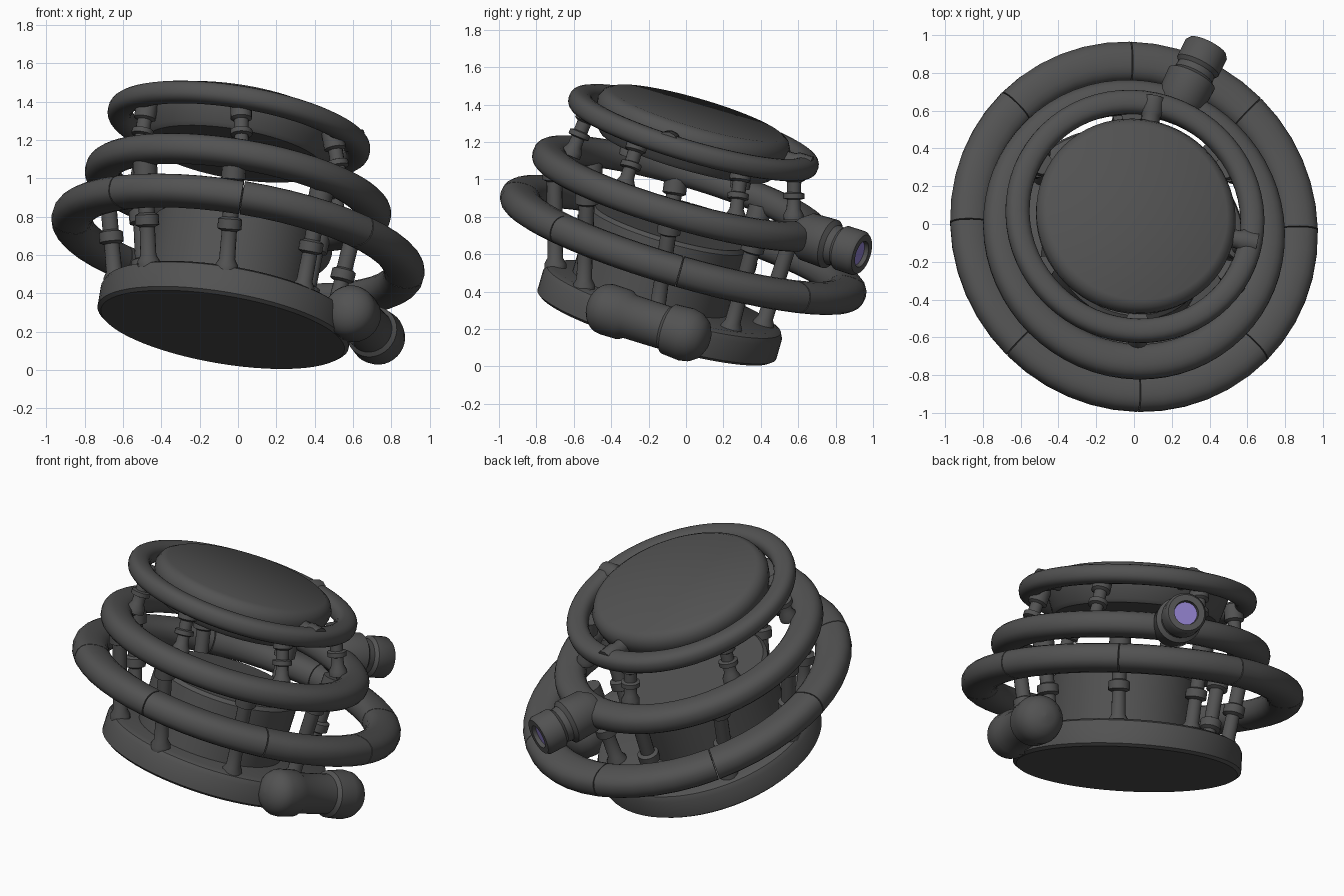
import bpy, bmesh, math
from mathutils import Vector

if "Cube" in bpy.data.objects:
    bpy.data.objects.remove(bpy.data.objects["Cube"])

def mat(name, c):
    m = bpy.data.materials.new(name)
    m.diffuse_color = (*c, 1)
    m.use_nodes = True
    m.node_tree.nodes["Principled BSDF"].inputs["Base Color"].default_value = m.diffuse_color
    return m

GREY = mat("dark grey metal", (0.085, 0.085, 0.085))
LILAC = mat("lilac glow", (0.27, 0.21, 0.58))
N = Vector((0.17, 0.29, 1)).normalized()          # tilted stack axis
TILT = Vector((0, 0, 1)).rotation_difference(N)

def pt(center, r, a, h=0, sy=1):
    """Point in the tilted frame."""
    return Vector(center) + TILT @ Vector((r * math.cos(a), r * sy * math.sin(a), h))

def finish(name, bm, m, angle=35):
    bmesh.ops.recalc_face_normals(bm, faces=bm.faces)
    me = bpy.data.meshes.new(name)
    bm.to_mesh(me)
    bm.free()
    ob = bpy.data.objects.new(name, me)
    bpy.context.collection.objects.link(ob)
    me.materials.append(m)
    bpy.ops.object.select_all(action='DESELECT')
    ob.select_set(True)
    bpy.context.view_layer.objects.active = ob
    bpy.ops.object.shade_smooth_by_angle(angle=math.radians(angle))
    return ob

def skin(bm, loops, closed=False):
    vs = [[bm.verts.new(p) for p in l] for l in loops]
    n = len(vs[0])
    for i in range(len(vs) if closed else len(vs) - 1):
        a, b = vs[i], vs[(i + 1) % len(vs)]
        for j in range(n):
            bm.faces.new((a[j], a[(j + 1) % n], b[(j + 1) % n], b[j]))
    if not closed:
        bm.faces.new(vs[0])
        bm.faces.new(vs[-1])

def lathe(name, start, axis, profile, m=GREY, seg=32):
    """Turned part: profile is (radius, distance along axis)."""
    rot = Vector((0, 0, 1)).rotation_difference(Vector(axis).normalized())
    bm = bmesh.new()
    skin(bm, [[Vector(start) + rot @ Vector((r * math.cos(2 * math.pi * j / seg),
               r * math.sin(2 * math.pi * j / seg), h)) for j in range(seg)]
              for r, h in profile])
    return finish(name, bm, m)

def spow(v, e):
    return math.copysign(abs(v) ** e, v)

def arc_tube(name, center, R, w, h, a0, a1, steps, closed=False, sy=1, seg=20):
    """Part of a ring with a rounded section, w wide and h high (half sizes)."""
    bm = bmesh.new()
    loops = []
    for i in range(steps if closed else steps + 1):
        a = a0 + (a1 - a0) * i / steps
        loops.append([pt(center, R + w * spow(math.cos(2 * math.pi * j / seg), 0.85), a,
                         h * spow(math.sin(2 * math.pi * j / seg), 0.85), sy) for j in range(seg)])
    skin(bm, loops, closed)
    return finish(name, bm, GREY)

# base disc, lower drum and top drum
BASE = Vector((-0.08, -0.16, 0.21))
lathe("base_disc", BASE, N, [(0.645, 0), (0.665, 0.015), (0.665, 0.125), (0.65, 0.155), (0.62, 0.17)], seg=64)
lathe("lower_drum", BASE + Vector((0.01, -0.04, 0.16)), N, [(0.43, 0), (0.43, 0.38), (0.41, 0.40)], seg=64)
TOP = Vector((0.02, 0.06, 1.355))
lathe("top_drum", TOP - N * 0.24, N, [(0.47, 0), (0.49, 0.02), (0.53, 0.14), (0.535, 0.18), (0.515, 0.22),
      (0.48, 0.24)], seg=64)

# three stacked pipe rings
LOW, MID, UP = Vector((0, -0.015, 0.65)), Vector((0, -0.03, 0.925)), Vector((0.005, 0.04, 1.25))
gap = 0.003
for i in range(8):
    s = 2 * math.pi / 8
    arc_tube("outer_ring_segment", LOW, 0.88, 0.106, 0.083, i * s + gap, (i + 1) * s - gap, 6, sy=1.03)
arc_tube("middle_ring", MID, 0.717, 0.092, 0.076, 0, 2 * math.pi, 64, True, sy=1.015)
arc_tube("upper_ring", UP, 0.63, 0.064, 0.057, 0, 2 * math.pi, 64, True)

# flanged posts between base, middle ring and upper ring
def post(name, a, b, w):
    d = b - a
    L = d.length
    lathe(name, a, d, [(w * 1.4, 0), (w * 1.4, 0.03), (w, 0.06), (w * 0.95, L * 0.36), (w * 1.5, L * 0.38),
                       (w * 1.5, L * 0.47), (w, L * 0.49), (w, L - 0.10), (w * 1.5, L - 0.09), (w * 1.5, L)], seg=16)

for i in range(8):
    a = -math.pi / 2 + i * math.pi / 4
    post("lower_post", pt(BASE + Vector((-0.02, -0.03, 0)), 0.575, a, 0.16),
         pt(MID + Vector((-0.03, -0.03, 0)), 0.665, a, -0.02), 0.042)
for i in range(6):
    a = -math.pi / 2 + i * math.pi / 3
    post("upper_post", pt(MID, 0.62, a, 0.03), pt(UP, 0.565, a, -0.01), 0.038)

# short brackets joining the upper ring to the top drum
for deg in (-12, 80):
    a = math.radians(deg)
    p, q = pt(UP, 0.66, a, 0.01), pt(UP, 0.47, a, 0.01)
    lathe("ring_bracket", p, q - p, [(0.062, 0), (0.062, 0.08), (0.05, 0.1), (0.05, 0.19)], seg=12)

# inlet fitting beside the base, with rounded ends
a, b = Vector((0.585, -0.42, 0.305)), Vector((0.735, 0.02, 0.165))
d = (b - a).normalized()
L = (b - a).length
dome = [(0.137 * math.sin(t * math.pi / 12) + 0.002, -0.11 * math.cos(t * math.pi / 12)) for t in range(7)]
lathe("inlet_fitting", a, d, dome + [(0.137, 0.1), (0.12, 0.13), (0.118, L - 0.14), (0.138, L - 0.12),
      (0.145, L - 0.02), (0.135, L + 0.03), (0.105, L + 0.075), (0.06, L + 0.1), (0.002, L + 0.11)])

# outlet fitting at the end of the middle ring, with glowing bore
a, b = Vector((0.22, 0.60, 0.71)), Vector((0.39, 0.94, 0.60))
d = (b - a).normalized()
L = (b - a).length
lathe("outlet_fitting", a, d, [(0.09, 0), (0.13, 0.06), (0.135, 0.2), (0.11, 0.22), (0.105, L - 0.14),
      (0.122, L - 0.12), (0.122, L - 0.02), (0.108, L), (0.072, L), (0.068, L - 0.03)])
lathe("outlet_glow", a + d * (L - 0.032), d, [(0.068, 0), (0.068, 0.008)], LILAC)
